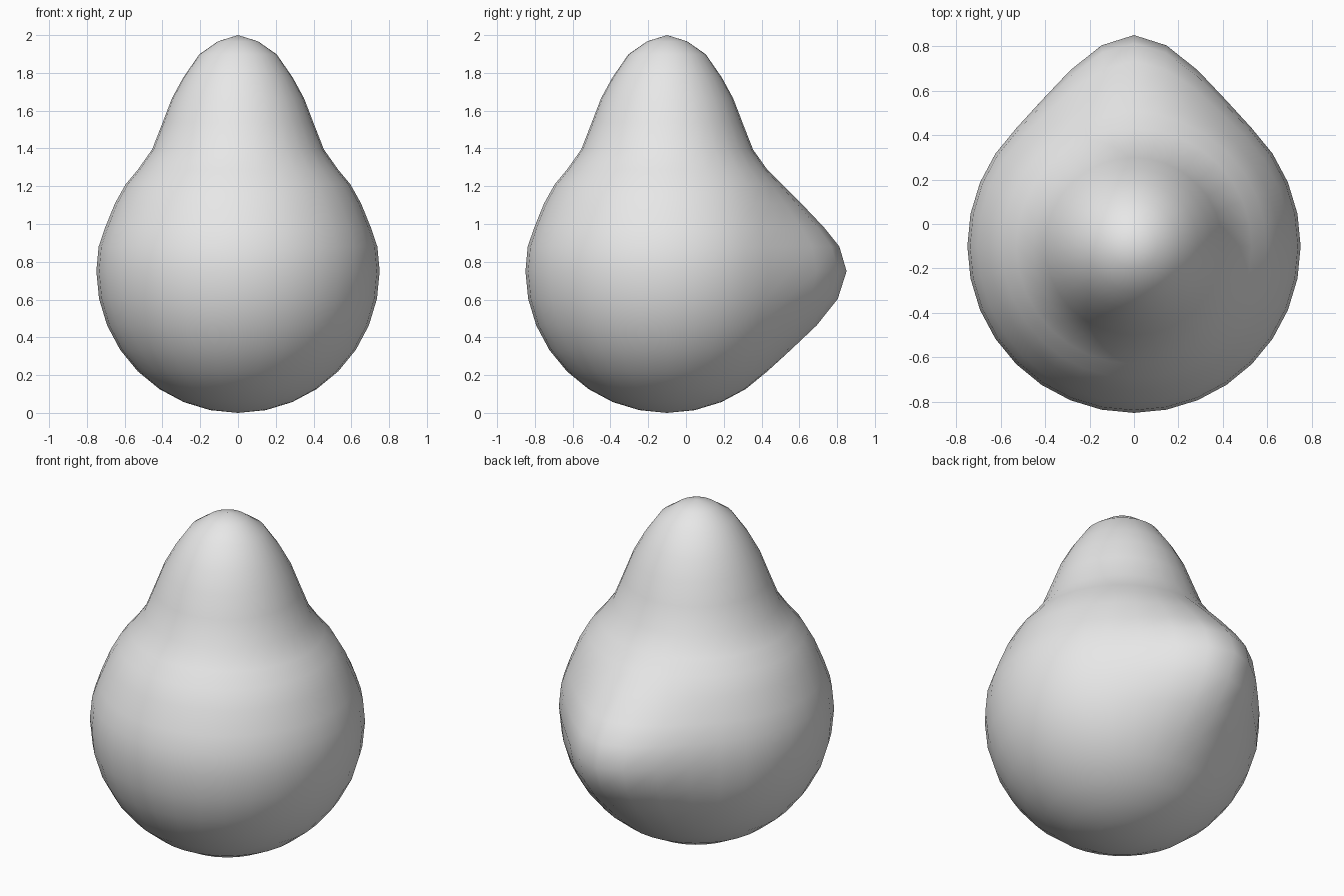
import bpy, bmesh, math
from mathutils import Vector

if "Cube" in bpy.data.objects:
    bpy.data.objects.remove(bpy.data.objects["Cube"])

SEG = 32
R = 0.75
CENTRE = Vector((0, -0.10, 0.75))

# Lower bowl: round profile up to the widest ring
profile = [(R * math.sin(math.radians(a)), R - R * math.cos(math.radians(a)))
           for a in [11.25 * i for i in range(1, 9)]]
# Shoulder, neck and crown
profile += [(0.738, 0.88), (0.704, 0.98), (0.652, 1.108), (0.595, 1.21),
            (0.53, 1.288), (0.455, 1.394), (0.399, 1.537), (0.35, 1.665),
            (0.29, 1.775), (0.205, 1.898), (0.106, 1.967)]

# Pear-shaped body
bm = bmesh.new()
rings = []
for r, z in profile:
    rings.append([bm.verts.new((r * math.cos(2 * math.pi * i / SEG),
                                CENTRE.y + r * math.sin(2 * math.pi * i / SEG), z))
                  for i in range(SEG)])
bottom = bm.verts.new((0, CENTRE.y, 0))
top = bm.verts.new((0, CENTRE.y, 2))
for i in range(SEG):
    j = (i + 1) % SEG
    for a, b in zip(rings, rings[1:]):
        bm.faces.new((a[i], a[j], b[j], b[i]))
    bm.faces.new((bottom, rings[0][j], rings[0][i]))
    bm.faces.new((rings[-1][i], rings[-1][j], top))

# Rear bulge: soft pull backwards around the rearmost point
tip = CENTRE + Vector((0, R, 0))
for v in bm.verts:
    t = max(0.0, 1 - (v.co - tip).length / 0.58)
    v.co.y += 0.2 * (3 * t * t - 2 * t ** 3)

for f in bm.faces:
    f.smooth = True
mesh = bpy.data.meshes.new("pear_body")
bm.to_mesh(mesh)
bm.free()
body = bpy.data.objects.new("pear_body", mesh)
bpy.context.collection.objects.link(body)

grey = bpy.data.materials.new("light_grey")
grey.diffuse_color = (0.8, 0.8, 0.8, 1)
grey.use_nodes = True
grey.node_tree.nodes["Principled BSDF"].inputs["Base Color"].default_value = grey.diffuse_color
mesh.materials.append(grey)
